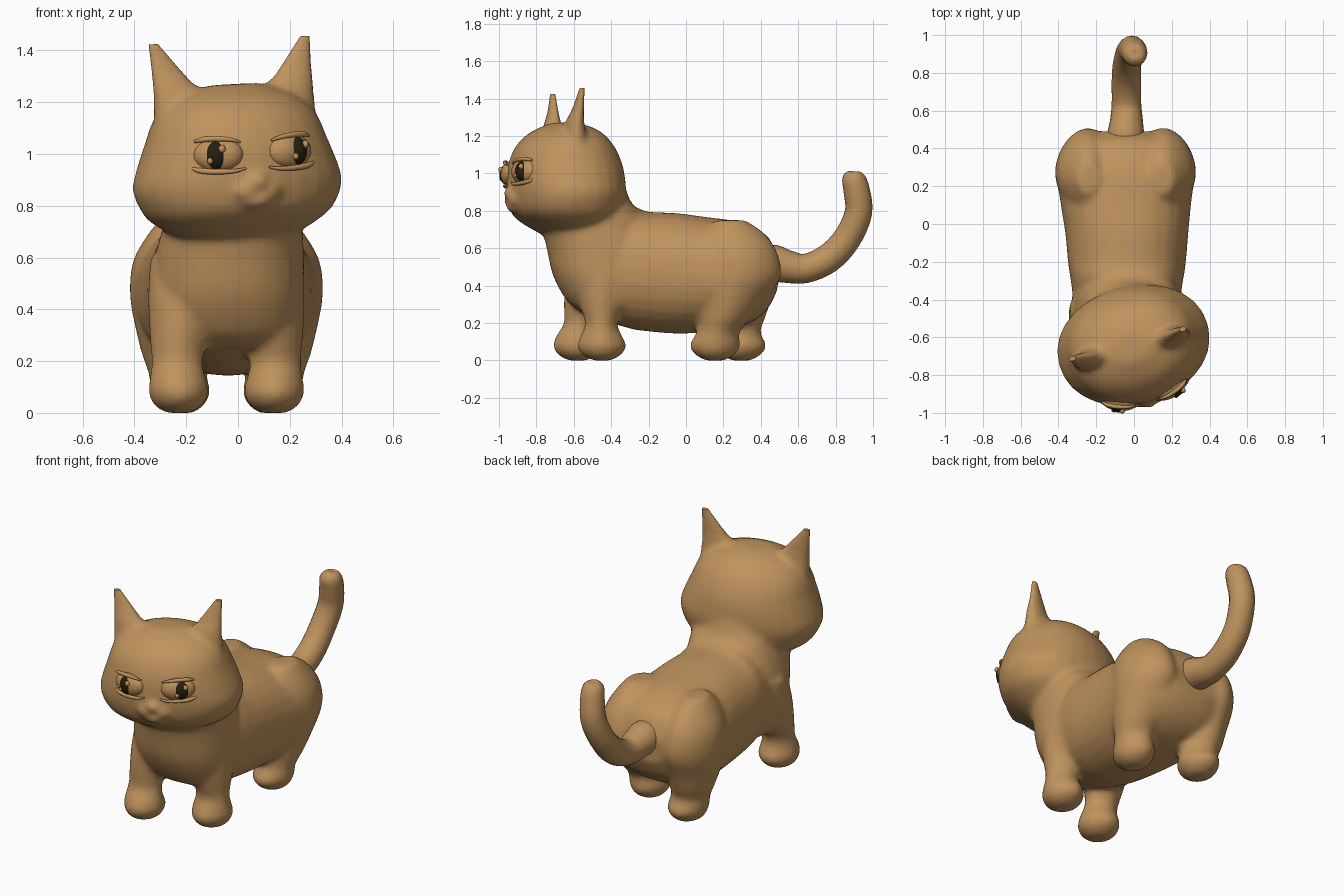
import bpy, bmesh, math
from mathutils import Matrix, Vector

if "Cube" in bpy.data.objects:
    bpy.data.objects.remove(bpy.data.objects["Cube"])


def material(name, rgb):
    m = bpy.data.materials.new(name)
    m.diffuse_color = (*rgb, 1)
    m.use_nodes = True
    m.node_tree.nodes["Principled BSDF"].inputs["Base Color"].default_value = m.diffuse_color
    return m


FUR = material("tan_fur", (0.52, 0.29, 0.11))
DARK = material("dark_pupil", (0.018, 0.014, 0.004))

# Head frame: turned and slightly rolled about its centre
HEAD = (Matrix.Translation((0.004, -0.668, 0.9)) @ Matrix.Rotation(math.radians(15), 4, 'Z')
        @ Matrix.Rotation(math.radians(-3), 4, 'Y') @ Matrix.Translation((0, 0, -0.9)))
MID = -0.045  # centre line of the trunk


def smooth_rows(rows, steps=4):
    """Catmull-Rom interpolation between rows."""
    out = []
    for i in range(len(rows) - 1):
        a, b, c, d = (rows[max(0, min(len(rows) - 1, i + k))] for k in (-1, 0, 1, 2))
        for s in range(steps):
            t = s / steps
            out.append([0.5 * (2 * q + (r - p) * t + (2 * p - 5 * q + 4 * r - w) * t * t
                               + (3 * q - p - 3 * r + w) * t ** 3)
                        for p, q, r, w in zip(a, b, c, d)])
    return out + [list(rows[-1])]


def skin(bm, rings):
    loops = [[bm.verts.new(p) for p in ring] for ring in rings]
    n = len(loops[0])
    for a, b in zip(loops, loops[1:]):
        for i in range(n):
            bm.faces.new((a[i], a[(i + 1) % n], b[(i + 1) % n], b[i]))
    bm.faces.new(loops[0][::-1])
    bm.faces.new(loops[-1])


def loft(bm, axis, rows, steps=4, n=28, power=2.2):
    """Rows are (station, x0, x1, other0, other1) along axis 'y' or 'z'."""
    rings = []
    for s, x0, x1, a0, a1 in smooth_rows(rows, steps):
        ring = []
        for i in range(n):
            t = 2 * math.pi * i / n
            c, d = math.cos(t), math.sin(t)
            x = (x0 + x1) / 2 + (x1 - x0) / 2 * math.copysign(abs(c) ** (2 / power), c)
            o = (a0 + a1) / 2 + (a1 - a0) / 2 * math.copysign(abs(d) ** (2 / power), d)
            ring.append((x, s, o) if axis == 'y' else (x, o, s))
        rings.append(ring)
    skin(bm, rings)


def tube(bm, pts, n=16, steps=4):
    """Round tube along (x, y, z, radius) points."""
    pts = smooth_rows(pts, steps)
    rings = []
    for i, p in enumerate(pts):
        t = (Vector(pts[min(i + 1, len(pts) - 1)][:3]) - Vector(pts[max(i - 1, 0)][:3])).normalized()
        ref = Vector((1, 0, 0)) if abs(t.x) < 0.8 else Vector((0, 1, 0))
        u = (ref - t * ref.dot(t)).normalized()
        v = t.cross(u)
        rings.append([Vector(p[:3]) + p[3] * (u * math.cos(2 * math.pi * k / n)
                      + v * math.sin(2 * math.pi * k / n)) for k in range(n)])
    skin(bm, rings)


def ball(bm, pos, size, seg=20):
    bmesh.ops.create_uvsphere(bm, u_segments=seg, v_segments=seg // 2 + 2, radius=1,
                              matrix=Matrix.Translation(pos) @ Matrix.Diagonal((*size, 1)))


def finish(name, bm, mat, matrix=Matrix(), voxel=0, iterations=6):
    bm.transform(matrix)
    bmesh.ops.recalc_face_normals(bm, faces=bm.faces)
    me = bpy.data.meshes.new(name)
    bm.to_mesh(me)
    bm.free()
    me.materials.append(mat)
    ob = bpy.data.objects.new(name, me)
    bpy.context.collection.objects.link(ob)
    bpy.ops.object.select_all(action='DESELECT')
    ob.select_set(True)
    bpy.context.view_layer.objects.active = ob
    if voxel:  # blend overlapping volumes into one skin
        r = ob.modifiers.new("blend", 'REMESH')
        r.mode, r.voxel_size, r.use_smooth_shade = 'VOXEL', voxel, True
        s = ob.modifiers.new("soften", 'SMOOTH')
        s.factor, s.iterations = 0.5, iterations
        for m in ("blend", "soften"):
            bpy.ops.object.modifier_apply(modifier=m)
        bpy.ops.object.shade_smooth()
    else:
        bpy.ops.object.shade_smooth_by_angle(angle=math.radians(50))
    return ob


# Head with muzzle, chin, nose and ear roots
bm = bmesh.new()
loft(bm, 'z', [(.66, -.14, .14, -.06, .14), (.69, -.24, .24, -.12, .22), (.75, -.34, .34, -.215, .295),
               (.80, -.382, .382, -.26, .32), (.88, -.41, .41, -.28, .338), (.96, -.39, .39, -.285, .338),
               (1.05, -.355, .355, -.275, .323), (1.14, -.32, .32, -.24, .283), (1.21, -.255, .255, -.175, .223),
               (1.25, -.17, .17, -.10, .15), (1.27, -.09, .09, -.05, .08)], power=2.1)
for s in (-1, 1):
    ball(bm, (s * .045, -.25, .86), (.06, .055, .045))
ball(bm, (0, -.245, .825), (.075, .058, .042))
ball(bm, (0, -.28, .895), (.045, .04, .035))
for s in (-1, 1):
    loft(bm, 'z', [(1.14, *sorted((s * .04, s * .325)), -.05, .085),
                   (1.22, *sorted((s * .08, s * .322)), -.04, .075),
                   (1.27, *sorted((s * .14, s * .32)), -.025, .065),
                   (1.34, *sorted((s * .21, s * .318)), .005, .058)], n=16)
bm.transform(HEAD)

# Trunk, chest, neck and four legs join the same skin
loft(bm, 'y', [(-.60, -.20, .13, .35, .60), (-.50, -.30, .22, .24, .72), (-.30, -.335, .26, .17, .815),
               (-.20, -.35, .275, .155, .795), (-.05, -.364, .288, .143, .788), (.10, -.388, .302, .15, .768),
               (.25, -.405, .318, .17, .748), (.36, -.385, .298, .21, .71), (.44, -.32, .235, .28, .66),
               (.49, -.20, .11, .38, .56)])
loft(bm, 'z', [(.25, -.25, .18, -.54, -.30), (.31, -.30, .23, -.63, -.20), (.45, -.33, .255, -.71, -.15),
               (.60, -.32, .255, -.745, -.15), (.70, -.295, .25, -.77, -.18), (.78, -.27, .25, -.79, -.23),
               (.85, -.26, .25, -.80, -.295), (.95, -.22, .22, -.80, -.33)])
FRONT_LEG = [(0, .09, .19, -.50, -.40), (.03, .045, .235, -.555, -.345), (.08, .022, .257, -.582, -.318),
             (.14, .035, .25, -.56, -.345), (.20, .045, .245, -.54, -.365), (.30, .025, .252, -.57, -.33),
             (.45, .0, .258, -.60, -.29), (.60, .04, .25, -.57, -.32)]
HIND_LEG = [(0, .08, .18, .10, .21), (.03, .04, .225, .05, .26), (.08, .017, .247, .018, .292),
            (.15, .03, .255, .055, .285), (.22, .02, .28, .06, .34), (.32, .0, .305, .05, .42),
            (.45, -.02, .328, .04, .508), (.58, .0, .318, .05, .488), (.68, .04, .265, .08, .42),
            (.75, .09, .21, .16, .32)]
for leg, shift, fade in ((FRONT_LEG, -.13, .6), (HIND_LEG, .14, .4)):
    loft(bm, 'z', leg, power=1.8)
    left = []
    for z, x0, x1, y0, y1 in leg:
        d = shift * min(1, 1.3 * max(0, 1 - z / fade))
        left.append((z, 2 * MID - x1, 2 * MID - x0, y0 + d, y1 + d))
    loft(bm, 'z', left, power=1.8)
finish("body_and_head", bm, FUR, voxel=0.014, iterations=14)

# Tail curling upward
bm = bmesh.new()
tube(bm, [(-.045, .34, .48, .07), (-.045, .45, .52, .098), (-.04, .54, .502, .088), (-.04, .64, .492, .078),
          (-.04, .76, .545, .078), (-.035, .86, .65, .075), (-.015, .922, .79, .073), (.0, .912, .91, .07),
          (.005, .895, .975, .062), (.005, .89, 1.005, .04), (.005, .89, 1.012, .01)])
finish("tail", bm, FUR)

for s, side in ((-1, "left"), (1, "right")):
    # Pointed ear
    bm = bmesh.new()
    loft(bm, 'z', [(1.18, .12, .318, -.035, .065), (1.26, .148, .318, -.025, .062),
                   (1.34, .208, .318, .005, .058), (1.44, .285, .322, .03, .055)], steps=2, n=16)
    finish(side + "_ear", bm, FUR, HEAD @ Matrix.Diagonal((s, 1, 1, 1)))

    # Eye parts share a frame facing outward from the head
    frame = HEAD @ Matrix.Translation((s * .142, -.24, 1.003)) @ Matrix.Rotation(math.radians(20 * s), 4, 'Z')
    bm = bmesh.new()
    ball(bm, (0, 0, 0), (.097, .052, .068), 24)
    finish(side + "_eye", bm, FUR, frame)
    px = .016 if s > 0 else -.006
    bm = bmesh.new()
    ball(bm, (px, -.015, 0), (.049, .046, .058))
    finish(side + "_pupil", bm, DARK, frame)

    # Raised glints
    bm = bmesh.new()
    ball(bm, (px + .026, -.05, .024), (.014, .014, .016), 12)
    ball(bm, (px - .022, -.051, -.02), (.012, .012, .013), 12)
    finish(side + "_eye_glints", bm, FUR, frame)

    # Upper and lower eyelids
    bm = bmesh.new()
    for up, out in ((1, 0), (-1, .018)):
        tube(bm, [((.092 + out) * math.sin(a) * s, -.026 * math.cos(a) - .004,
                   up * (.046 + .018 * math.cos(a)) + .005 * math.sin(a), r)
                  for a, r in ((-1.3, .004), (-.65, .008), (0, .011), (.65, .011), (1.3, .005))], n=10)
    finish(side + "_eyelids", bm, FUR, frame)
